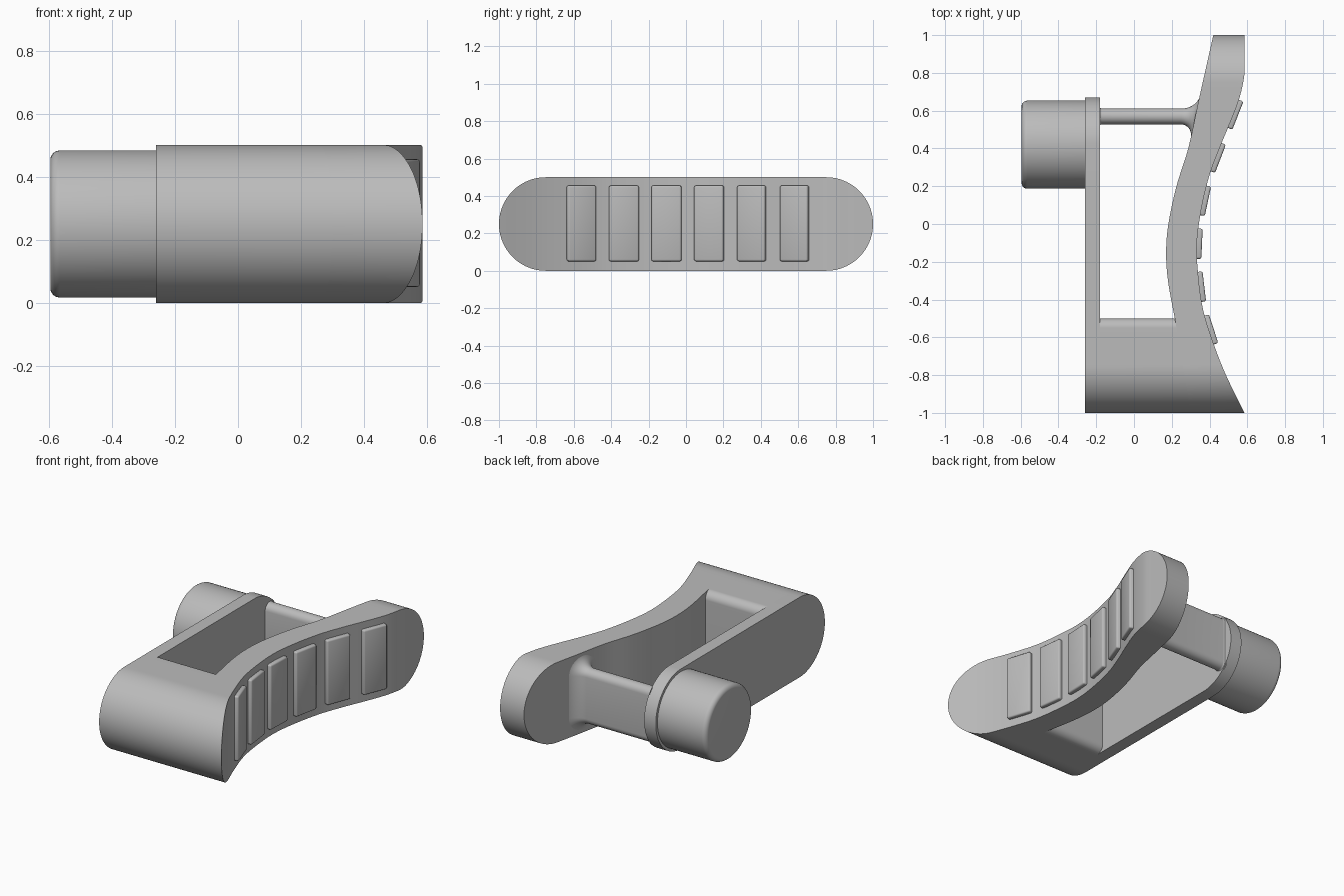
import bpy, bmesh, math
from mathutils import Matrix, Vector

cube = bpy.data.objects.get("Cube")
if cube:
    bpy.data.objects.remove(cube)

grey = bpy.data.materials.new("satin_grey")
grey.use_nodes = True
grey.diffuse_color = (0.5, 0.5, 0.5, 1)
grey.node_tree.nodes["Principled BSDF"].inputs["Base Color"].default_value = grey.diffuse_color

MID = 0.25      # mid height, also the radius of the rounded ends


def finish(name, bm):
    bmesh.ops.remove_doubles(bm, verts=bm.verts, dist=1e-5)
    bmesh.ops.recalc_face_normals(bm, faces=bm.faces)
    mesh = bpy.data.meshes.new(name)
    bm.to_mesh(mesh)
    bm.free()
    mesh.materials.append(grey)
    obj = bpy.data.objects.new(name, mesh)
    bpy.context.collection.objects.link(obj)
    bpy.ops.object.select_all(action="DESELECT")
    obj.select_set(True)
    bpy.context.view_layer.objects.active = obj
    bpy.ops.object.shade_smooth_by_angle(angle=math.radians(35))
    return obj


def loft(name, rings):
    """Skin closed rings of equal length and cap both ends."""
    bm = bmesh.new()
    loops = [[bm.verts.new(p) for p in ring] for ring in rings]
    for a, b in zip(loops, loops[1:]):
        for i in range(len(a)):
            j = (i + 1) % len(a)
            bm.faces.new((a[i], a[j], b[j], b[i]))
    bm.faces.new(loops[0])
    bm.faces.new(loops[-1])
    return finish(name, bm)


def spline(points):
    """Smooth curve x(y) through (y, x) points."""
    def slope(i):
        a, b = points[max(i - 1, 0)], points[min(i + 1, len(points) - 1)]
        return (b[1] - a[1]) / (b[0] - a[0])

    def value(y):
        i = 0
        while i < len(points) - 2 and y > points[i + 1][0]:
            i += 1
        (y0, x0), (y1, x1) = points[i], points[i + 1]
        w = y1 - y0
        t = (y - y0) / w
        return (x0 * (1 + 2 * t) * (1 - t) ** 2 + x1 * t * t * (3 - 2 * t)
                + w * t * (1 - t) * (slope(i) * (1 - t) - slope(i + 1) * t))
    return value


def slab(name, start, end, left, right, end_radius, steps):
    """Slab between x = left(y) and right(y) with rounded ends in side view."""
    n = 24
    a, b = start + MID, end - end_radius
    arc = [i / n * math.pi / 2 for i in range(n + 1)]
    stations = [(a - MID * math.cos(t), MID * math.sin(t)) for t in arc]
    stations += [(a + (b - a) * i / steps, MID) for i in range(1, steps)]
    stations += [(b + end_radius * math.sin(t),
                  MID - end_radius * (1 - math.cos(t))) for t in arc]
    return loft(name, [[(left(y), y, MID - h), (right(y), y, MID - h),
                        (right(y), y, MID + h), (left(y), y, MID + h)]
                       for y, h in stations])


# Curved grip
inner = spline([(-1, 0.3), (-0.55, 0.225), (-0.3, 0.18), (-0.15, 0.17), (0, 0.182),
                (0.2, 0.225), (0.4, 0.287), (0.62, 0.335), (0.8, 0.375), (1, 0.42)])
outer = spline([(-1, 0.585), (-0.8, 0.487), (-0.63, 0.42), (-0.45, 0.365),
                (-0.25, 0.338), (-0.1, 0.333), (0.07, 0.355), (0.25, 0.397),
                (0.4, 0.452), (0.52, 0.502), (0.66, 0.556), (0.78, 0.583),
                (0.86, 0.585), (1, 0.585)])
slab("grip", -1, 1, inner, outer, MID, 60)

# Straight side plate and the block joining it to the grip
plate_out, plate_in = (lambda y: -0.26), (lambda y: -0.18)
slab("side_plate", -1, 0.67, plate_out, plate_in, MID, 8)
slab("bridge_block", -1, -0.5, plate_in, inner, 0.05, 8)

# Raised ribs following the outer face of the grip
for k in range(6):
    y = -0.562 + k * 0.229
    lean = math.atan2(outer(y + 0.06) - outer(y - 0.06), 0.12)
    base = (outer(y + 0.06) + outer(y - 0.06)) / 2
    bm = bmesh.new()
    bmesh.ops.create_cube(bm, size=1)
    bmesh.ops.scale(bm, verts=bm.verts, vec=(0.05, 0.16, 0.405))
    bmesh.ops.bevel(bm, geom=bm.edges[:], offset=0.01, segments=3,
                    profile=0.5, affect="EDGES")
    place = Matrix.Translation((base, y, MID + 0.003)) @ Matrix.Rotation(-lean, 4, "Z")
    bm.transform(place)
    finish(f"rib_{k + 1}", bm)

# Web between plate and grip, flaring where it meets them
START, END, FLARE, SMALL = -0.185, 0.327, 0.075, 0.015


def web_ring(x, grow):
    ring = []
    lean = 0.23 * (x - START) / (END - START)
    for side in (1, -1):
        for i in range(13):
            t = math.pi * i / 12
            dy = side * math.cos(t) * (0.042 + grow)
            dz = side * (0.13 + math.sin(t) * (0.042 + grow))
            ring.append((x + lean * dy, 0.57 + dy, MID + dz))
    return ring


quarter = [i / 10 * math.pi / 2 for i in range(11)]
rings = [web_ring(START + SMALL * (1 - math.cos(t)), SMALL * (1 - math.sin(t))) for t in quarter]
rings += [web_ring(END - FLARE * (1 - math.sin(t)), FLARE * (1 - math.cos(t))) for t in quarter]
loft("web", rings)

# Round knob on the outside of the plate
RADIUS, ROUND = 0.233, 0.03
profile = [(-0.25, RADIUS)]
profile += [(-0.595 + ROUND * (1 - math.sin(t)), RADIUS - ROUND * (1 - math.cos(t)))
            for t in quarter]
loft("knob", [[(x, 0.42 + r * math.cos(a), MID + r * math.sin(a))
               for a in (2 * math.pi * i / 72 for i in range(72))] for x, r in profile])
